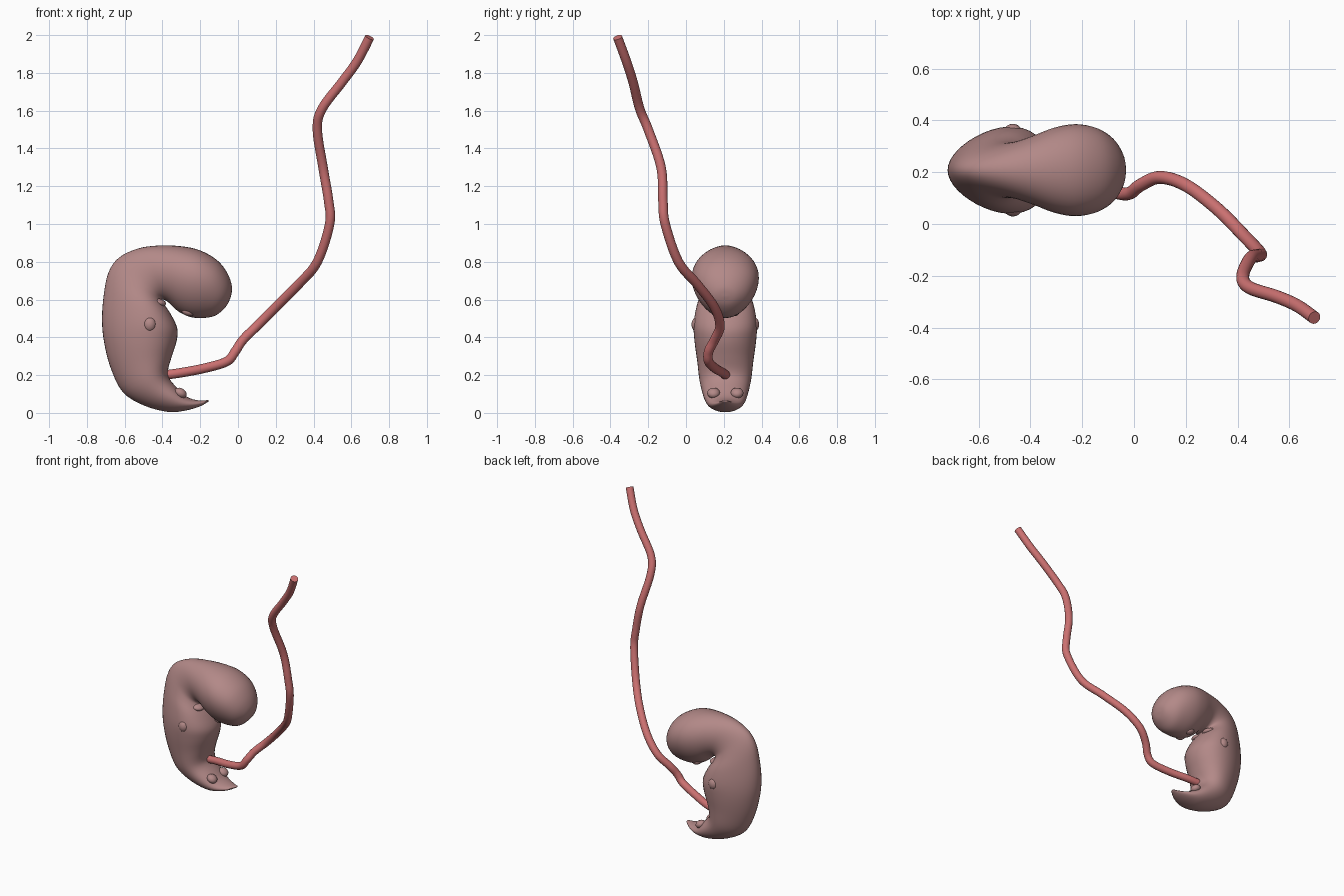
import bpy, bmesh, math
from mathutils import Vector, Matrix

if "Cube" in bpy.data.objects:
    bpy.data.objects.remove(bpy.data.objects["Cube"])

YC = 0.208  # body symmetry plane


def material(name, rgb):
    m = bpy.data.materials.new(name)
    m.diffuse_color = (*rgb, 1)
    m.use_nodes = True
    m.node_tree.nodes["Principled BSDF"].inputs["Base Color"].default_value = m.diffuse_color
    return m


skin = material("dusky_pink_skin", (0.45, 0.25, 0.245))
cord_red = material("cord_red", (0.60, 0.165, 0.165))


def finish(bm, name, mat):
    bmesh.ops.recalc_face_normals(bm, faces=bm.faces)
    for f in bm.faces:
        f.smooth = True
    me = bpy.data.meshes.new(name)
    bm.to_mesh(me)
    bm.free()
    me.materials.append(mat)
    ob = bpy.data.objects.new(name, me)
    bpy.context.collection.objects.link(ob)
    return ob


def catmull(rows, steps):
    out = []
    for i in range(len(rows) - 1):
        p0, p1 = rows[max(i - 1, 0)], rows[i]
        p2, p3 = rows[i + 1], rows[min(i + 2, len(rows) - 1)]
        for s in range(steps):
            t = s / steps
            out.append([0.5 * (2 * b + (c - a) * t + (2 * a - 5 * b + 4 * c - d) * t * t
                               + (3 * b - a - 3 * c + d) * t ** 3)
                        for a, b, c, d in zip(p0, p1, p2, p3)])
    out.append(list(rows[-1]))
    return out


# Body sections: back x, z, belly x, z, half width, skew of the widest point
sections = [
    (-0.155, 0.060, -0.157, 0.068, 0.012, 0.0),
    (-0.205, 0.033, -0.210, 0.066, 0.050, 0.0),
    (-0.280, 0.012, -0.270, 0.085, 0.085, 0.0),
    (-0.370, 0.005, -0.325, 0.135, 0.108, 0.1),
    (-0.500, 0.040, -0.365, 0.185, 0.123, 0.15),
    (-0.610, 0.110, -0.370, 0.230, 0.135, 0.2),
    (-0.675, 0.240, -0.350, 0.300, 0.146, 0.2),
    (-0.710, 0.380, -0.325, 0.380, 0.160, 0.2),
    (-0.720, 0.500, -0.322, 0.450, 0.163, 0.25),
    (-0.710, 0.630, -0.360, 0.530, 0.145, 0.3),
    (-0.685, 0.745, -0.395, 0.580, 0.118, 0.3),
    (-0.630, 0.822, -0.405, 0.598, 0.105, 0.25),
    (-0.530, 0.870, -0.390, 0.598, 0.110, 0.1),
    (-0.420, 0.886, -0.365, 0.582, 0.132, 0.0),
    (-0.300, 0.882, -0.320, 0.540, 0.163, -0.12),
    (-0.200, 0.860, -0.260, 0.510, 0.175, -0.18),
    (-0.110, 0.808, -0.195, 0.502, 0.160, -0.18),
    (-0.056, 0.740, -0.120, 0.515, 0.122, -0.1),
    (-0.032, 0.670, -0.062, 0.565, 0.064, 0.0),
    (-0.036, 0.622, -0.038, 0.614, 0.008, 0.0),
]
bm = bmesh.new()
N = 40
rings = []
for ox, oz, ix, iz, w, k in catmull(sections, 4):
    ring = []
    for j in range(N):
        a = 2 * math.pi * j / N
        u = 0.5 + 0.5 * math.cos(a)
        ring.append(bm.verts.new((ox + (ix - ox) * u,
                                  YC + w * math.sin(a) * (1 + k * math.cos(a)),
                                  oz + (iz - oz) * u)))
    rings.append(ring)
for r, s in zip(rings, rings[1:]):
    for j in range(N):
        bm.faces.new((r[j], r[(j + 1) % N], s[(j + 1) % N], s[j]))
bm.faces.new(rings[0])
bm.faces.new(rings[-1])
finish(bm, "body_and_head", skin)


# Mirrored buds: x, offset from centre, z, radii, pitch
def bud_pair(name, x, dy, z, radii, pitch=0):
    for side, label in ((-1, "right"), (1, "left")):
        bm = bmesh.new()
        bmesh.ops.create_uvsphere(bm, u_segments=20, v_segments=12, radius=1)
        bm.transform(Matrix.Translation((x, YC + side * dy, z))
                     @ Matrix.Rotation(pitch, 4, 'Y') @ Matrix.Diagonal((*radii, 1)))
        finish(bm, label + "_" + name, skin)


bud_pair("arm_bud", -0.468, 0.145, 0.468, (0.036, 0.034, 0.042))
bud_pair("leg_bud", -0.305, 0.062, 0.105, (0.035, 0.034, 0.026), 0.5)
bud_pair("nose_bud", -0.265, 0.045, 0.535, (0.035, 0.03, 0.022), 0.3)
bud_pair("jaw_fold", -0.425, 0.055, 0.585, (0.045, 0.045, 0.022), 0.2)

# Cord: smooth curve from belly to its free end
path = [
    (-0.39, 0.21, 0.20), (-0.30, 0.195, 0.213), (-0.18, 0.155, 0.236), (-0.06, 0.12, 0.272),
    (-0.015, 0.12, 0.325), (0.025, 0.15, 0.385), (0.10, 0.18, 0.46), (0.20, 0.15, 0.56),
    (0.32, 0.06, 0.68), (0.42, -0.04, 0.80), (0.485, -0.11, 1.0), (0.48, -0.122, 1.12),
    (0.45, -0.132, 1.30), (0.42, -0.20, 1.50), (0.445, -0.245, 1.61), (0.55, -0.28, 1.75),
    (0.63, -0.315, 1.86), (0.697, -0.362, 1.988),
]
pts = [Vector(p) for p in catmull(path, 6)]
bm = bmesh.new()
M, R = 20, 0.025
rings = []
normal = Vector((0, 1, 0))
for i, p in enumerate(pts):
    tangent = (pts[min(i + 1, len(pts) - 1)] - pts[max(i - 1, 0)]).normalized()
    normal = (normal - tangent * normal.dot(tangent)).normalized()
    side = tangent.cross(normal)
    rings.append([bm.verts.new(p + R * (normal * math.cos(2 * math.pi * j / M)
                                        + side * math.sin(2 * math.pi * j / M)))
                  for j in range(M)])
for r, s in zip(rings, rings[1:]):
    for j in range(M):
        bm.faces.new((r[j], r[(j + 1) % M], s[(j + 1) % M], s[j]))
bm.faces.new(rings[0])
bm.faces.new(rings[-1])
cord = finish(bm, "umbilical_cord", cord_red)
bpy.context.view_layer.objects.active = cord
cord.select_set(True)
bpy.ops.object.shade_smooth_by_angle(angle=math.radians(50))
